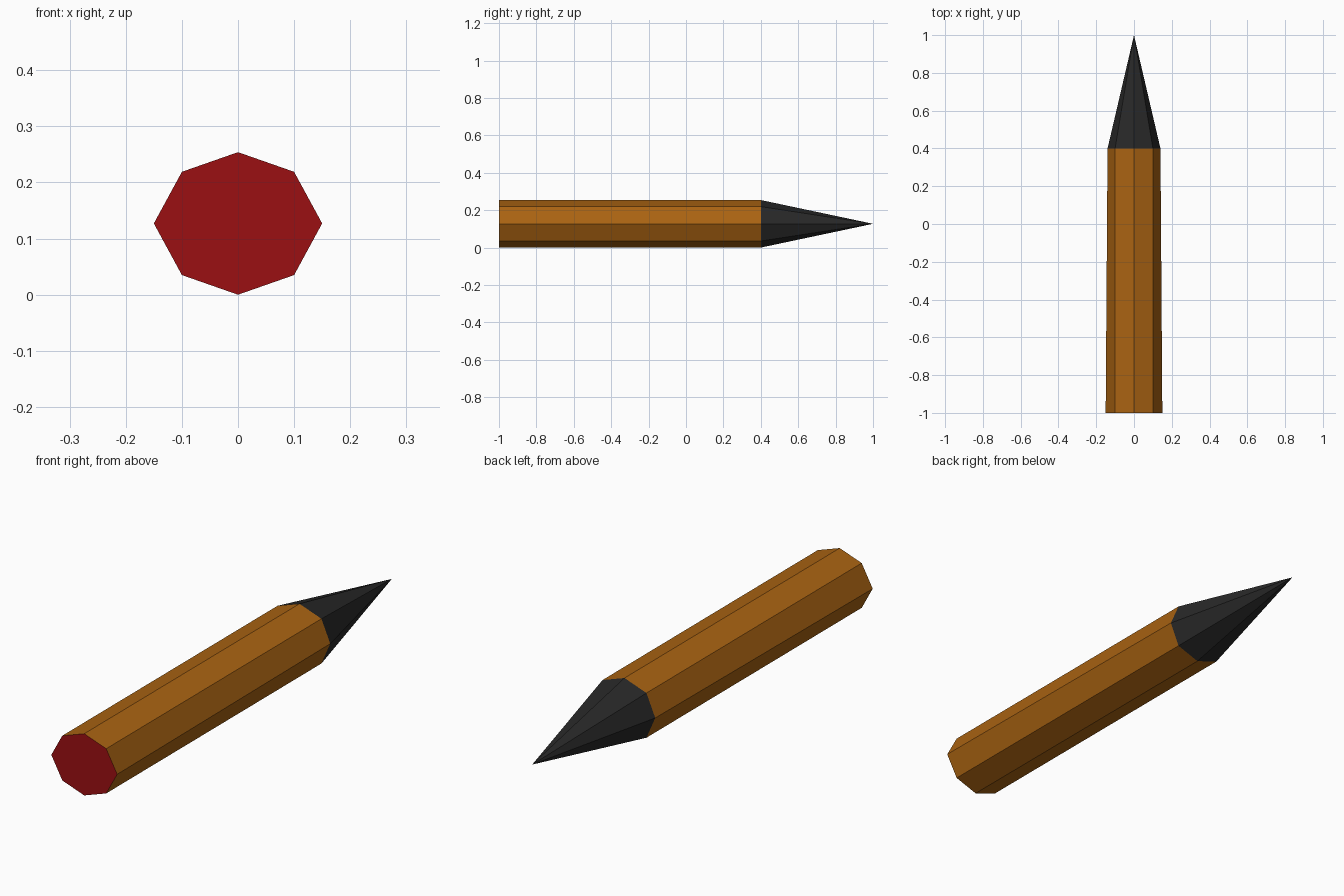
import bpy

cube = bpy.data.objects.get("Cube")
if cube:
    bpy.data.objects.remove(cube, do_unlink=True)

MID = 0.127  # height of the long axis


def material(name, rgb):
    mat = bpy.data.materials.new(name)
    mat.use_nodes = True
    color = (*rgb, 1.0)
    mat.diffuse_color = color
    mat.node_tree.nodes["Principled BSDF"].inputs["Base Color"].default_value = color
    return mat


def ring(y, half_width):
    """Slightly flattened octagon across the long axis."""
    quarter = [(half_width, 0), (0.1, 0.092), (0, MID), (-0.1, 0.092)]
    return [(s * x, y, MID + s * z) for s in (1, -1) for x, z in quarter]


def add_part(name, verts, faces, mat):
    mesh = bpy.data.meshes.new(name)
    mesh.from_pydata(verts, [], faces)
    mesh.materials.append(mat)
    mesh.update()
    obj = bpy.data.objects.new(name, mesh)
    bpy.context.collection.objects.link(obj)
    return obj


wood = material("orange brown", (0.40, 0.125, 0.006))
lead = material("charcoal", (0.021, 0.021, 0.021))
red = material("dark red", (0.33, 0.005, 0.006))

back = ring(-1.0, 0.15)
neck = ring(0.4, 0.14)
N = len(back)
pairs = [(i, (i + 1) % N) for i in range(N)]

# Eight-sided shaft, tapering a little at the sides
add_part("shaft", back + neck, [(i, j, N + j, N + i) for i, j in pairs], wood)

# Flat end cap
add_part("end_cap", back, [tuple(range(N))], red)

# Pointed tip
add_part("tip", neck + [(0, 1.0, MID)], [(i, j, N) for i, j in pairs], lead)

# Outward-facing normals: the rings run counter-clockwise seen from the front
